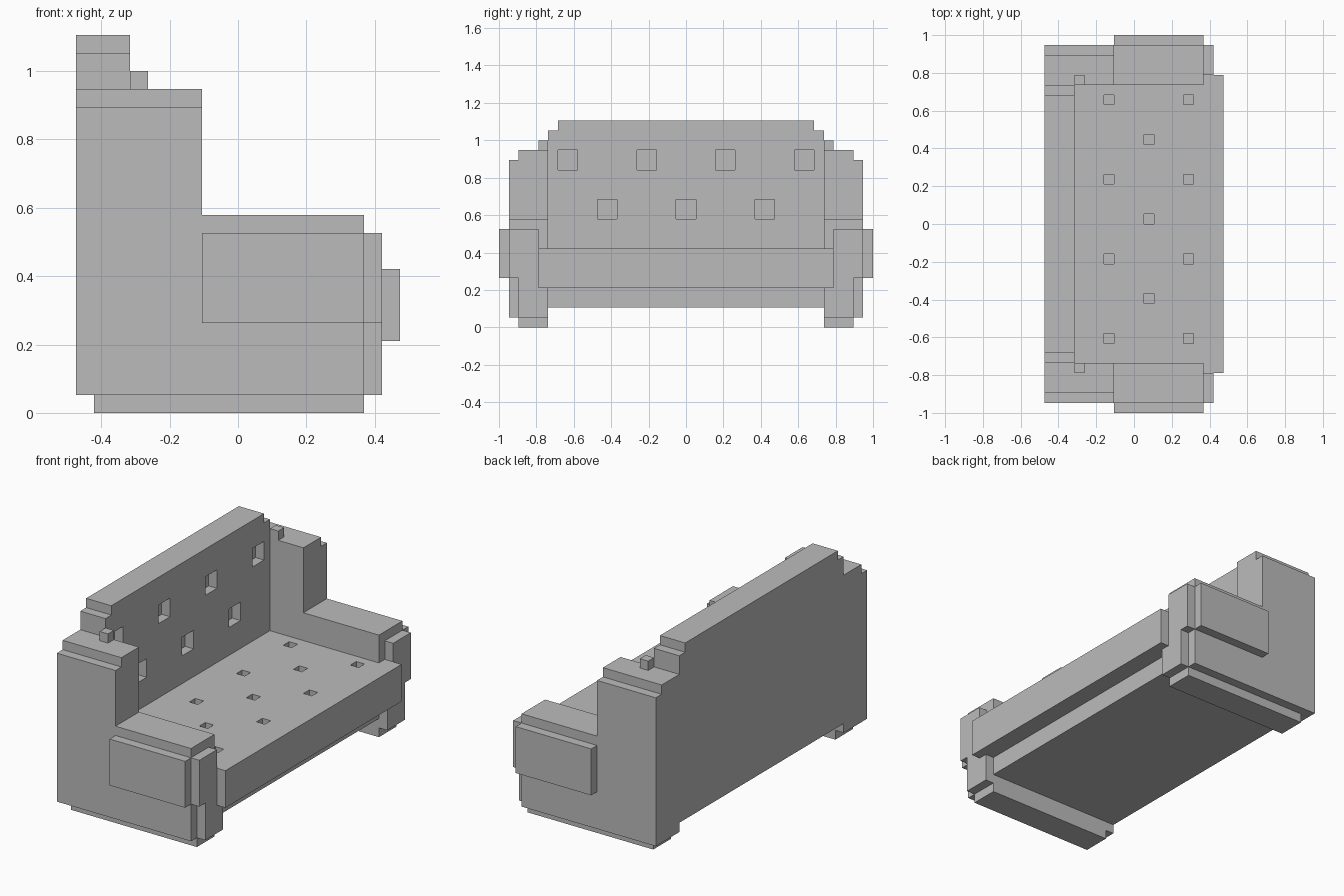
import bpy
import bmesh
from mathutils import Vector

cube = bpy.data.objects.get("Cube")
if cube:
    bpy.data.objects.remove(cube, do_unlink=True)

U = 2 / 38  # one block of the build grid

grey = bpy.data.materials.new("plain_grey")
grey.use_nodes = True
colour = (0.5, 0.5, 0.5, 1)
grey.diffuse_color = colour
grey.node_tree.nodes["Principled BSDF"].inputs["Base Color"].default_value = colour


def finish(name, bm):
    bmesh.ops.recalc_face_normals(bm, faces=bm.faces)
    bmesh.ops.scale(bm, vec=(U, U, U), verts=bm.verts)
    mesh = bpy.data.meshes.new(name)
    bm.to_mesh(mesh)
    bm.free()
    mesh.materials.append(grey)
    obj = bpy.data.objects.new(name, mesh)
    bpy.context.collection.objects.link(obj)
    return obj


def add_box(bm, x, y, z):
    verts = bmesh.ops.create_cube(bm, size=1)["verts"]
    for v in verts:
        v.co = Vector([a + (b - a) * (c + 0.5) for (a, b), c in zip((x, y, z), v.co)])


def boxes(name, *spans):
    bm = bmesh.new()
    for span in spans:
        add_box(bm, *span)
    return finish(name, bm)


def prism(name, outline, place, depth):
    """Extrude a flat outline; place maps (a, b, depth) to x, y, z."""
    bm = bmesh.new()
    start, end = depth
    face = bm.faces.new([bm.verts.new(place(a, b, start)) for a, b in outline])
    moved = bmesh.ops.extrude_face_region(bm, geom=[face])["geom"]
    shift = Vector(place(0, 0, end)) - Vector(place(0, 0, start))
    bmesh.ops.translate(bm, vec=shift, verts=[g for g in moved if isinstance(g, bmesh.types.BMVert)])
    return finish(name, bm)


def carve(obj, spans):
    """Cut square button holes and bake the result."""
    cutter = boxes("button_cutter", *spans)
    cutter.hide_render = True
    mod = obj.modifiers.new("buttons", "BOOLEAN")
    mod.operation, mod.solver, mod.object = "DIFFERENCE", "EXACT", cutter
    graph = bpy.context.evaluated_depsgraph_get()
    baked = bpy.data.meshes.new_from_object(obj.evaluated_get(graph))
    obj.modifiers.clear()
    obj.data = baked
    bpy.data.objects.remove(cutter, do_unlink=True)


# Base and seat cushion
boxes("seat_base", ((-9, 7), (-14, 14), (2, 4)))
seat = boxes("seat_cushion", ((-6, 9), (-15, 15), (4, 8)))
holes = []
for x, ys in ((-3, (-12, -4, 4, 12)), (1, (-8, 0, 8)), (5, (-12, -4, 4, 12))):
    holes += [((x, x + 1), (y, y + 1), (7, 9)) for y in ys]
carve(seat, holes)

# Backrest with stepped top corners
half = [(14, 2), (14, 20), (13, 20), (13, 21)]
outline = half + [(-y, z) for y, z in reversed(half)]
back = prism("backrest", outline, lambda a, b, d: (d, a, b), (-9, -6))
holes = []
for z, ys in ((16, (-12, -4, 4, 12)), (11, (-8, 0, 8))):
    holes += [((-7, -5), (y - 1, y + 1), (z, z + 2)) for y in ys]
carve(back, holes)


def arm_outline(top):
    return [(-9, 1), (7, 1), (7, 11), (-2, 11), (-2, top), (-9, top)]


# Arms, mirrored across the seat
for side, s in (("left", 1), ("right", -1)):
    def span(a, b):
        return tuple(sorted((s * a, s * b)))

    def place(a, b, d):
        return (a, s * d, b)

    prism(side + "_arm", arm_outline(18), place, (14, 17))
    prism(side + "_arm_outer", arm_outline(17), place, (17, 18))
    boxes(side + "_arm_side_pad", ((-2, 7), span(18, 19), (5, 10)))
    boxes(side + "_arm_front_pad", ((7, 8), span(15, 18), (5, 10)))
    boxes(side + "_arm_front_post", ((7, 8), span(14, 17), (1, 5)))
    boxes(side + "_arm_knob", ((-6, -5), span(14, 15), (18, 19)))
    boxes(side + "_foot", ((-8, 7), span(14, 17), (0, 1)))
